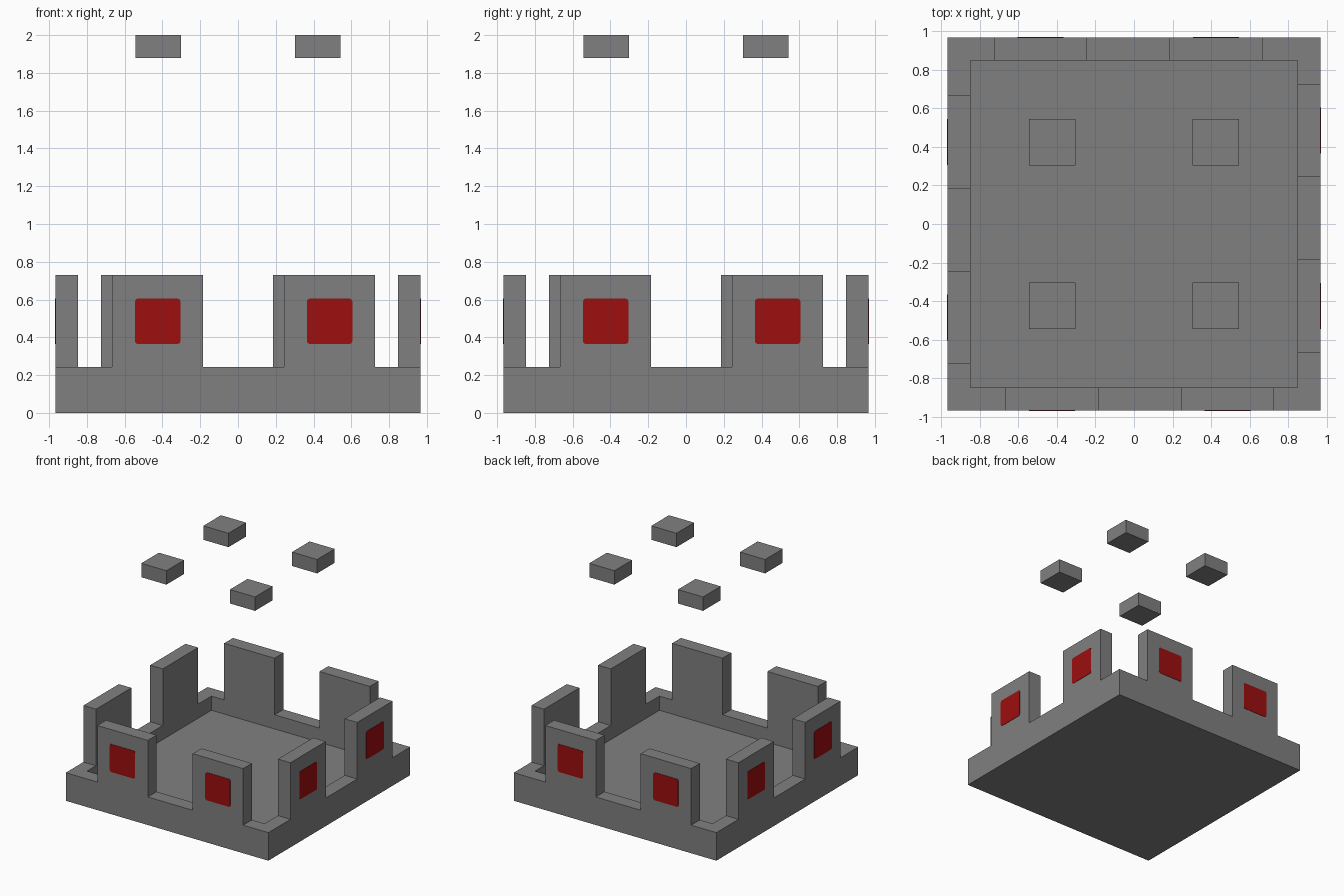
import bpy, bmesh, math
from mathutils import Matrix, Vector

if "Cube" in bpy.data.objects:
    bpy.data.objects.remove(bpy.data.objects["Cube"])

HALF, INNER = 0.967, 0.847        # outer and inner half widths
FLOOR, RIM, TOP = 0.12, 0.242, 0.73


def material(name, rgb):
    m = bpy.data.materials.new(name)
    m.diffuse_color = (*rgb, 1)
    m.use_nodes = True
    m.node_tree.nodes["Principled BSDF"].inputs["Base Color"].default_value = m.diffuse_color
    return m


grey = material("stone grey", (0.216, 0.216, 0.216))
red = material("dark red", (0.342, 0.0045, 0.0045))


def finish(bm, name, mat):
    bmesh.ops.recalc_face_normals(bm, faces=bm.faces)
    me = bpy.data.meshes.new(name)
    bm.to_mesh(me)
    bm.free()
    me.materials.append(mat)
    ob = bpy.data.objects.new(name, me)
    bpy.context.collection.objects.link(ob)
    return ob


def box(lo, hi):
    lo, hi = Vector(lo), Vector(hi)
    bm = bmesh.new()
    m = Matrix.Translation((lo + hi) / 2) @ Matrix.Diagonal((*(hi - lo), 1))
    bmesh.ops.create_cube(bm, size=1, matrix=m)
    return bm


def face_towards(bm, axis):
    bm.normal_update()
    return [f for f in bm.faces if f.normal.dot(Vector(axis)) > 0.9]


# Tray base: box with its top inset and pushed down
bm = box((-HALF, -HALF, 0), (HALF, HALF, RIM))
top = face_towards(bm, (0, 0, 1))
bmesh.ops.inset_region(bm, faces=top, thickness=HALF - INNER, use_even_offset=True)
# duplicate ring downwards to form the vertical inner walls
ext = bmesh.ops.extrude_face_region(bm, geom=top)
verts = [g for g in ext["geom"] if isinstance(g, bmesh.types.BMVert)]
bmesh.ops.translate(bm, verts=verts, vec=(0, 0, FLOOR - RIM))
bmesh.ops.delete(bm, geom=[f for f in top if f.is_valid], context="FACES_ONLY")
finish(bm, "tray_base", grey)

# Battlements with red plates, two per side, turned around the centre
for i, side in enumerate(("front", "right", "back", "left")):
    turn = Matrix.Rotation(i * math.pi / 2, 4, "Z")
    for j, cx in enumerate((-0.425, 0.485)):
        bm = box((cx - 0.241, -HALF, RIM), (cx + 0.241, -INNER, TOP))
        bmesh.ops.delete(bm, geom=face_towards(bm, (0, 0, -1)), context="FACES")
        bm.transform(turn)
        finish(bm, f"{side}_battlement_{j + 1}", grey)

        bm = box((cx - 0.12, -HALF - 0.003, 0.365), (cx + 0.12, -HALF, 0.605))
        corners = [e for e in bm.edges
                   if abs(e.verts[0].co.y - e.verts[1].co.y) > 0.001]
        bmesh.ops.bevel(bm, geom=corners, offset=0.014, segments=2,
                        profile=0.5, affect="EDGES")
        bm.transform(turn)
        finish(bm, f"{side}_red_plate_{j + 1}", red)

# Four floating blocks
for sx in (-1, 1):
    for sy in (-1, 1):
        x, y = sx * 0.423, sy * 0.423
        bm = box((x - 0.12, y - 0.12, 1.88), (x + 0.12, y + 0.12, 2.0))
        name = f"floating_block_{'back' if sy > 0 else 'front'}_{'right' if sx > 0 else 'left'}"
        finish(bm, name, grey)
